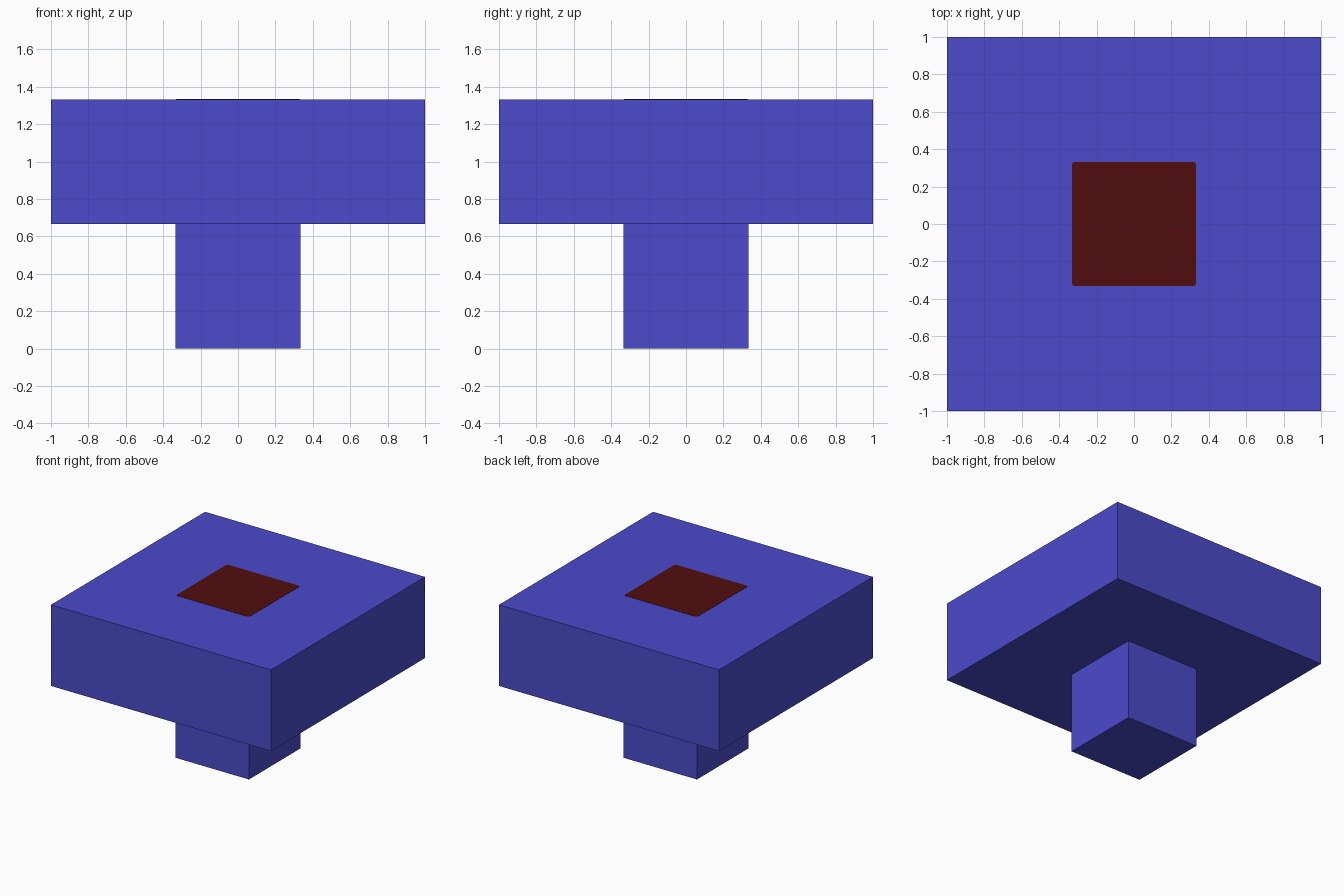
import bpy, bmesh

if "Cube" in bpy.data.objects:
    bpy.data.objects.remove(bpy.data.objects["Cube"])


def material(name, rgb):
    m = bpy.data.materials.new(name)
    m.diffuse_color = (*rgb, 1.0)
    m.use_nodes = True
    m.node_tree.nodes["Principled BSDF"].inputs["Base Color"].default_value = m.diffuse_color
    return m


def box(name, width, z0, z1, mat, corner=0.0):
    """Square block centred on the z axis, with optional rounded vertical corners."""
    mesh = bpy.data.meshes.new(name)
    bm = bmesh.new()
    bmesh.ops.create_cube(bm, size=1.0)
    for v in bm.verts:
        v.co.x *= width
        v.co.y *= width
        v.co.z = z1 if v.co.z > 0 else z0
    if corner:
        upright = [e for e in bm.edges
                   if abs(e.verts[0].co.z - e.verts[1].co.z) > 1e-6]
        bmesh.ops.bevel(bm, geom=upright, offset=corner, segments=3,
                        profile=0.5, affect='EDGES')
    bm.to_mesh(mesh)
    bm.free()
    mesh.materials.append(mat)
    obj = bpy.data.objects.new(name, mesh)
    bpy.context.collection.objects.link(obj)
    return obj


blue = material("blue", (0.07, 0.07, 0.60))
dark_red = material("dark_red", (0.082, 0.004, 0.004))

third = 2 / 3
box("stem", third, 0.0, third, blue)                 # foot under the slab
box("slab", 2.0, third, 2 * third, blue)             # wide top block
box("top_patch", third - 0.004, 2 * third - 0.001,   # thin red square on top
    2 * third + 0.002, dark_red, corner=0.014)
